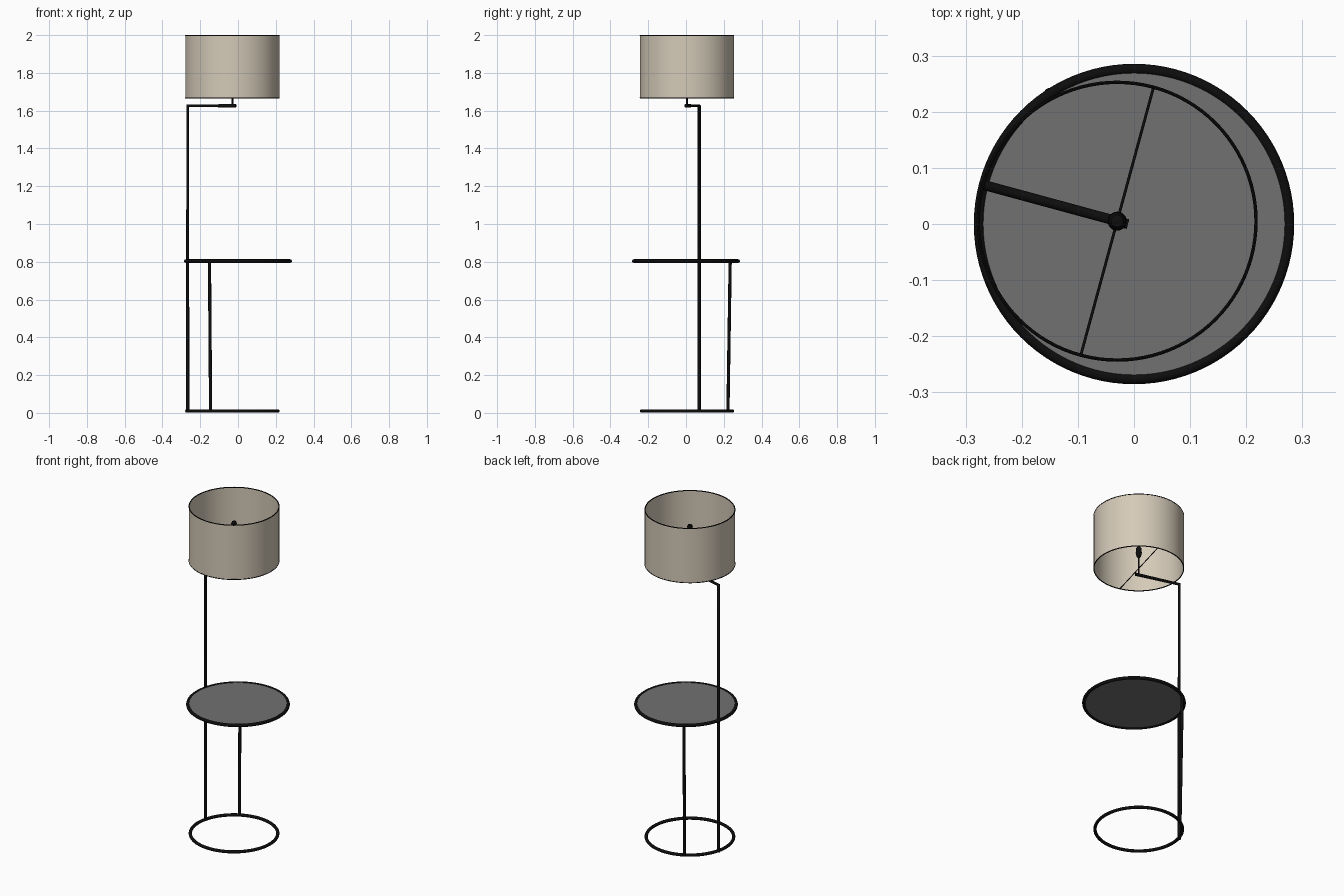
import bpy, bmesh, math
from mathutils import Vector

if "Cube" in bpy.data.objects:
    bpy.data.objects.remove(bpy.data.objects["Cube"])


def material(name, rgb):
    m = bpy.data.materials.new(name)
    m.diffuse_color = (*rgb, 1)
    m.use_nodes = True
    m.node_tree.nodes["Principled BSDF"].inputs["Base Color"].default_value = m.diffuse_color
    return m


BLACK = material("black metal", (0.004, 0.004, 0.004))
GREY = material("grey table surface", (0.165, 0.165, 0.165))
CREAM = material("cream fabric", (0.66, 0.59, 0.48))

CX, CY = -0.03, 0.005            # axis of the base ring and shade
U = Vector((-0.965, 0.262, 0))   # direction from axis to the pole
V = Vector((0.262, 0.965, 0))    # direction of the shade cross bar
AXIS = Vector((CX, CY, 0))
Z = Vector((0, 0, 1))


def finish(ob, name, mat):
    ob.name = name
    ob.data.materials.append(mat)
    return ob


def lathe(name, profile, centre, mat, closed=False, steps=96, angle=40):
    """Revolve (radius, z) points about a vertical axis."""
    bm = bmesh.new()
    rings = []
    for i in range(steps):
        a = 2 * math.pi * i / steps
        rings.append([bm.verts.new((centre[0] + r * math.cos(a),
                                    centre[1] + r * math.sin(a), z)) for r, z in profile])
    n = len(profile)
    for i in range(steps):
        p, q = rings[i], rings[(i + 1) % steps]
        for k in range(n if closed else n - 1):
            j = (k + 1) % n
            bm.faces.new((p[k], q[k], q[j], p[j]))
    bmesh.ops.remove_doubles(bm, verts=bm.verts, dist=1e-6)
    bmesh.ops.recalc_face_normals(bm, faces=bm.faces)
    me = bpy.data.meshes.new(name)
    bm.to_mesh(me)
    bm.free()
    ob = bpy.data.objects.new(name, me)
    bpy.context.collection.objects.link(ob)
    me.shade_smooth()
    bpy.context.view_layer.objects.active = ob
    bpy.ops.object.select_all(action='DESELECT')
    ob.select_set(True)
    bpy.ops.object.shade_smooth_by_angle(angle=math.radians(angle))
    return finish(ob, name, mat)


def ring(name, radius, tube, z, centre, mat, sides=16):
    prof = [(radius + tube * math.cos(2 * math.pi * k / sides),
             z + tube * math.sin(2 * math.pi * k / sides)) for k in range(sides)]
    return lathe(name, prof, centre, mat, closed=True)


def tube(name, points, radius, mat):
    """Round bar along a path with mitred corners."""
    cu = bpy.data.curves.new(name, 'CURVE')
    cu.dimensions = '3D'
    cu.bevel_depth = radius
    cu.bevel_resolution = 4
    cu.use_fill_caps = True
    sp = cu.splines.new('POLY')
    sp.points.add(len(points) - 1)
    for p, co in zip(sp.points, points):
        p.co = (*co, 1)
    ob = bpy.data.objects.new(name, cu)
    bpy.context.collection.objects.link(ob)
    return finish(ob, name, mat)


# Base ring
ring("base_ring", 0.241, 0.009, 0.010, (CX, CY), BLACK)

# Table: rim tube and thin surface inside it
ring("table_rim", 0.276, 0.0095, 0.804, (0, 0), BLACK)
lathe("table_surface", [(0, 0.800), (0.269, 0.800), (0.269, 0.810), (0, 0.810)],
      (0, 0), GREY)

# Main pole with arm reaching under the shade
foot = AXIS + U * 0.245
tube("pole_and_arm", [foot + Z * 0.004, foot + Z * 1.626,
                      AXIS - U * 0.020 + Z * 1.626], 0.0092, BLACK)

# Short table leg, leaning slightly outward
tube("table_leg", [(-0.145, 0.222, 0.006), (-0.151, 0.234, 0.804)], 0.0085, BLACK)

# Lamp stem, socket and knob, all on the shade axis
lathe("lamp_stem", [(0, 1.620), (0.005, 1.620), (0.005, 1.735), (0.013, 1.745),
                    (0.017, 1.765), (0.015, 1.795), (0.007, 1.805), (0.006, 1.875),
                    (0.013, 1.882), (0.016, 1.893), (0.011, 1.905), (0, 1.909)],
      (CX, CY), BLACK, steps=24)

# Shade: thin open drum with wire rings and a cross bar
lathe("lamp_shade", [(0.2465, 1.667), (0.249, 1.667), (0.249, 1.998), (0.2465, 1.998)],
      (CX, CY), CREAM, closed=True)
for label, z in (("bottom", 1.6675), ("top", 1.9970)):
    ring("shade_ring_" + label, 0.2475, 0.003, z, (CX, CY), BLACK, sides=8)
tube("shade_cross_bar", [AXIS + V * 0.247 + Z * 1.6675,
                         AXIS - V * 0.247 + Z * 1.6675], 0.0025, BLACK)
